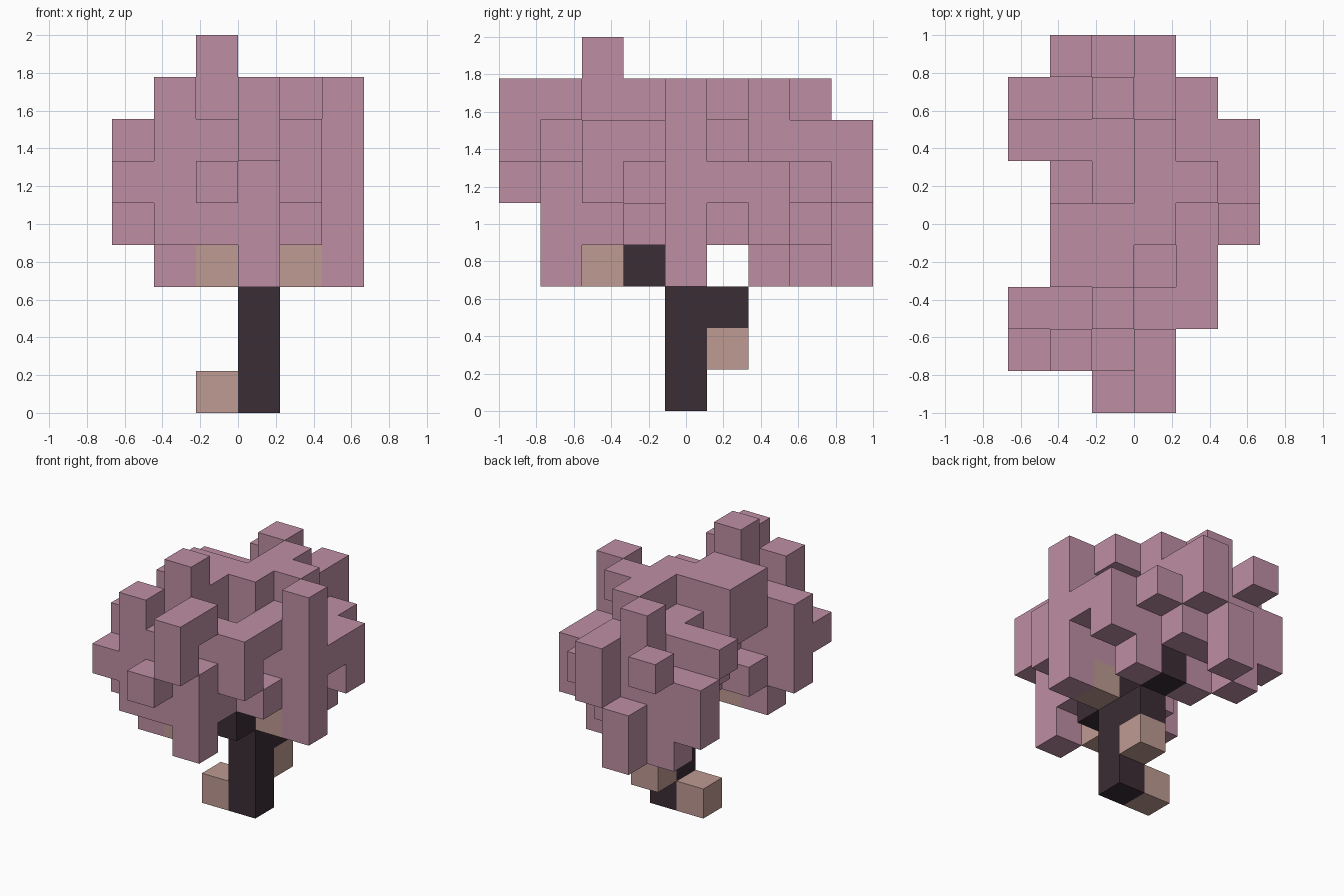
import bpy, bmesh
from mathutils import Vector

if "Cube" in bpy.data.objects:
    bpy.data.objects.remove(bpy.data.objects["Cube"])

S = 2 / 9                                # edge length of one block
ORIGIN = Vector((-3 * S, -1.0, 0.0))     # corner of the 6 x 9 x 9 block grid


def material(name, rgb):
    m = bpy.data.materials.new(name)
    m.diffuse_color = (*rgb, 1.0)
    m.use_nodes = True
    m.node_tree.nodes["Principled BSDF"].inputs["Base Color"].default_value = m.diffuse_color
    return m


def cells(boxes):
    """Grid cells covered by boxes of inclusive ranges (x0, x1, y0, y1, z0, z1)."""
    return {(i, j, k) for a, b, c, d, e, f in boxes
            for i in range(a, b + 1) for j in range(c, d + 1) for k in range(e, f + 1)}


# Trunk and stubby dark branches
trunk = cells([(3, 3, 4, 4, 0, 3), (3, 3, 5, 5, 2, 2),
               (3, 3, 3, 3, 3, 3), (3, 3, 6, 6, 3, 3)])

# Pale wood blocks: root, knot and branch ends
pale = cells([(2, 2, 4, 4, 0, 0), (3, 3, 5, 5, 1, 1),
              (2, 2, 2, 2, 3, 3), (4, 4, 4, 4, 3, 3)])

# Heart of the crown
core = cells([
    (1, 2, 1, 2, 4, 6), (2, 3, 2, 3, 4, 5), (2, 3, 4, 4, 4, 7),
    (1, 1, 3, 4, 6, 7), (2, 2, 3, 3, 4, 7), (2, 2, 5, 6, 4, 6),
    (3, 3, 5, 5, 4, 5), (3, 3, 5, 5, 7, 7), (3, 3, 6, 6, 4, 7),
    (2, 3, 7, 7, 4, 6), (1, 1, 5, 5, 5, 5), (1, 1, 6, 6, 5, 6),
    (1, 1, 7, 7, 3, 5), (3, 4, 2, 2, 5, 6), (4, 4, 3, 3, 6, 6),
    (4, 4, 4, 4, 4, 6), (4, 4, 6, 6, 3, 5), (4, 4, 5, 5, 5, 5)])

# Clumps sticking out at the front, including the top tuft
front = cells([
    (0, 0, 1, 1, 5, 5), (0, 0, 2, 2, 4, 6), (1, 1, 1, 1, 7, 7),
    (1, 1, 2, 2, 3, 3), (1, 1, 3, 3, 4, 4), (2, 2, 2, 2, 7, 8),
    (2, 2, 0, 0, 5, 5), (3, 3, 0, 0, 6, 7), (3, 3, 1, 1, 3, 5),
    (3, 3, 1, 1, 7, 7), (4, 4, 3, 3, 4, 4)])

# Clumps on the right side
right = cells([(4, 4, 5, 5, 7, 7), (5, 5, 4, 4, 3, 7), (5, 5, 5, 5, 5, 5),
               (5, 5, 6, 6, 4, 5), (4, 4, 7, 7, 5, 5)])

# Clumps at the back
back = cells([(0, 0, 6, 6, 6, 6), (0, 0, 7, 7, 4, 5), (1, 1, 8, 8, 6, 6),
              (2, 2, 6, 6, 3, 3), (2, 2, 7, 7, 7, 7), (2, 2, 8, 8, 3, 4),
              (3, 3, 8, 8, 5, 6)])

occupied = trunk | pale | core | front | right | back


def block_shell(name, part, mat):
    """Mesh of the part's blocks, keeping only faces open to the air."""
    bm = bmesh.new()
    for c in sorted(part):
        for axis in range(3):
            for side in (0, 1):
                n = list(c)
                n[axis] += 2 * side - 1
                if tuple(n) in occupied:
                    continue
                u, v = (axis + 1) % 3, (axis + 2) % 3
                quad = []
                for du, dv in ((0, 0), (1, 0), (1, 1), (0, 1)):
                    p = Vector(c)
                    p[axis] += side
                    p[u] += du
                    p[v] += dv
                    quad.append(bm.verts.new(ORIGIN + p * S))
                bm.faces.new(quad if side else quad[::-1])
    bmesh.ops.remove_doubles(bm, verts=bm.verts[:], dist=1e-4)
    mesh = bpy.data.meshes.new(name)
    bm.to_mesh(mesh)
    bm.free()
    mesh.materials.append(mat)
    ob = bpy.data.objects.new(name, mesh)
    bpy.context.collection.objects.link(ob)


blossom = material("blossom_pink", (0.515, 0.275, 0.366))
bark = material("dark_bark", (0.044, 0.026, 0.036))
wood = material("pale_wood", (0.515, 0.328, 0.287))

block_shell("trunk", trunk, bark)
block_shell("pale_wood_blocks", pale, wood)
for name, part in (("crown_core", core), ("crown_front", front - core),
                   ("crown_right", right - core), ("crown_back", back - core)):
    block_shell(name, part, blossom)
